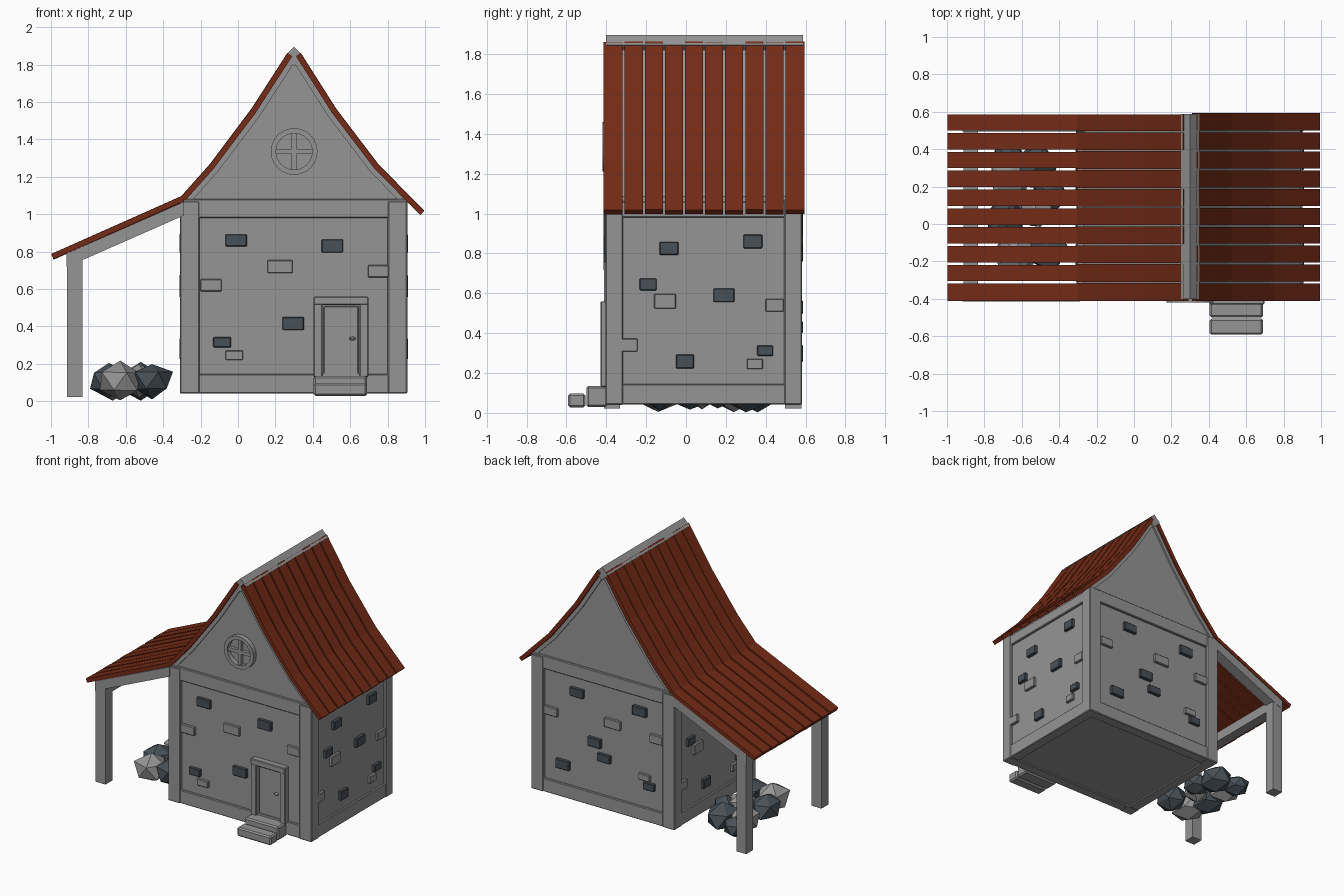
import bpy, bmesh, math, random
from mathutils import Vector

if "Cube" in bpy.data.objects:
    bpy.data.objects.remove(bpy.data.objects["Cube"])

random.seed(4)


def material(name, rgb):
    m = bpy.data.materials.new(name)
    m.diffuse_color = (*rgb, 1)
    m.use_nodes = True
    m.node_tree.nodes["Principled BSDF"].inputs["Base Color"].default_value = m.diffuse_color
    return m


GREY = material("grey_stone", (0.30, 0.30, 0.30))
SLATE = material("dark_slate", (0.066, 0.082, 0.097))
RED = material("red_brown_planks", (0.175, 0.024, 0.008))


def finish(name, bm, mat, bevel=0):
    bmesh.ops.recalc_face_normals(bm, faces=bm.faces)
    me = bpy.data.meshes.new(name)
    bm.to_mesh(me)
    bm.free()
    me.materials.append(mat)
    ob = bpy.data.objects.new(name, me)
    bpy.context.collection.objects.link(ob)
    if bevel:
        mod = ob.modifiers.new("bevel", "BEVEL")
        mod.width = bevel
        mod.segments = 1
    return ob


def box(name, lo, hi, mat=GREY, bevel=0):
    bm = bmesh.new()
    bmesh.ops.create_cube(bm, size=1)
    for v in bm.verts:
        v.co = Vector([(lo[i] + hi[i]) / 2 + v.co[i] * (hi[i] - lo[i]) for i in range(3)])
    return finish(name, bm, mat, bevel)


def prism(name, pts, y0, y1, mat=GREY):
    """Extrude an x-z outline from y0 to y1."""
    bm = bmesh.new()
    face = bm.faces.new([bm.verts.new((x, y0, z)) for x, z in pts])
    ext = bmesh.ops.extrude_face_region(bm, geom=[face])
    bmesh.ops.translate(bm, vec=(0, y1 - y0, 0),
                        verts=[g for g in ext["geom"] if isinstance(g, bmesh.types.BMVert)])
    return finish(name, bm, mat)


def offset(line, d):
    """Shift a left-to-right polyline downwards by d along its normals."""
    out = []
    for i, p in enumerate(line):
        a, b = line[max(i - 1, 0)], line[min(i + 1, len(line) - 1)]
        t = Vector((b[0] - a[0], b[1] - a[1])).normalized()
        out.append((p[0] + t.y * d, p[1] - t.x * d))
    return out


# House extents
X0, X1, Y0, Y1 = -0.31, 0.905, -0.405, 0.582
IN = 0.02

# Wall core
box("wall_core", (X0 + IN, Y0 + IN, 0.055), (X1 - IN, Y1 - IN, 1.04))

# Corner posts, base beams and top beams around the walls
for i, x in enumerate((X0, X1 - 0.105)):
    for j, y in enumerate((Y0, Y1 - 0.09)):
        box(f"corner_post_{i}{j}", (x, y, 0.04), (x + 0.105, y + 0.09, 1.07), bevel=0.006)
for tag, z0, z1, g in (("base", 0.042, 0.145, 0.004), ("top", 0.98, 1.08, 0.003)):
    xa, xb, ya, yb = X0 + g, X1 - g, Y0 + g, Y1 - g
    box(tag + "_beam_front", (xa, ya, z0), (xb, ya + 0.08, z1), bevel=0.005)
    box(tag + "_beam_back", (xa, yb - 0.08, z0), (xb, yb, z1), bevel=0.005)
    zs = min(z1, 1.06)
    box(tag + "_beam_left", (xa, ya, z0), (xa + 0.08, yb, zs), bevel=0.005)
    box(tag + "_beam_right", (xb - 0.08, ya, z0), (xb, yb, zs), bevel=0.005)

# Stone blocks: (along wall, height, width, block height, is dark)
FRONT = [(-0.01, 0.86, .115, .065, 1), (0.505, 0.83, .115, .07, 1), (0.295, 0.415, .115, .07, 1),
         (-0.085, 0.315, .095, .055, 1), (0.225, 0.72, .135, .07, 0), (-0.145, 0.62, .115, .065, 0),
         (0.75, 0.695, .11, .065, 0), (-0.02, 0.245, .095, .05, 0)]
BACK = [(0.52, 0.87, .115, .065, 1), (-0.01, 0.87, .115, .07, 1), (0.37, 0.53, .11, .07, 1),
        (0.29, 0.43, .11, .06, 1), (0.64, 0.29, .115, .07, 1), (-0.09, 0.315, .095, .055, 1),
        (0.22, 0.71, .135, .07, 0), (0.74, 0.67, .11, .065, 0), (-0.15, 0.69, .11, .065, 0),
        (-0.05, 0.375, .095, .05, 0)]
SIDE = [(-0.085, 0.825, .095, .065, 1), (0.335, 0.86, .095, .07, 1), (-0.19, 0.645, .085, .06, 1),
        (0.19, 0.59, .105, .07, 1), (-0.005, 0.258, .09, .07, 1), (0.397, 0.312, .08, .052, 1),
        (-0.105, 0.56, .11, .075, 0), (0.445, 0.54, .09, .065, 0), (-0.285, 0.34, .085, .065, 0),
        (0.345, 0.245, .08, .052, 0)]


def stones(tag, blocks, axis, c):
    for k, (u, z, w, h, dark) in enumerate(blocks):
        d = 0.024 if dark else 0.02
        lo, hi = [0, 0, z - h / 2], [0, 0, z + h / 2]
        lo[1 - axis], hi[1 - axis] = u - w / 2, u + w / 2
        lo[axis], hi[axis] = c - d, c + d
        box(f"{tag}_stone_{k}", lo, hi, SLATE if dark else GREY, 0.004)


stones("front", FRONT, 1, Y0 + IN)
stones("back", BACK, 1, Y1 - IN)
stones("right", SIDE, 0, X1 - IN)
stones("left", [(0.18 - u, *rest) for u, *rest in SIDE], 0, X0 + IN)

# Roof outlines, left to right
LEFT = [(-0.305, 1.093), (-0.15, 1.267), (0.07, 1.56), (0.265, 1.862)]
RIGHT = [(0.335, 1.862), (0.527, 1.56), (0.75, 1.267), (0.995, 1.018)]
LEAN = [(-0.998, 0.786), (-0.30, 1.096)]
T = 0.03

# Gable body with raised rafters at both ends
under_l, under_r = offset(LEFT, T - 0.002), offset(RIGHT, T - 0.002)
slope = (under_r[3][1] - under_r[2][1]) / (under_r[3][0] - under_r[2][0])
eave = (0.89, under_r[2][1] + slope * (0.89 - under_r[2][0]))
gl = [(-0.29, 1.03)] + under_l[1:]
gr = under_r[:3] + [eave]
prism("gable", gl + gr + [(0.89, 1.03)], Y0 + IN, Y1 - IN)
low_l, low_r = offset(under_l, 0.03), offset(gr, 0.03)
for tag, ya, yb in (("front", Y0 + 0.008, Y0 + 0.05), ("back", Y1 - 0.05, Y1 - 0.008)):
    prism(f"rafter_left_{tag}", under_l + low_l[::-1], ya, yb)
    prism(f"rafter_right_{tag}", gr + low_r[::-1], ya, yb)

# Roof planks
N, A, B = 10, -0.413, 0.594
pitch = (B - A) / N
for tag, line, gap in (("left", LEFT, 0.006), ("right", RIGHT, 0.010), ("lean_to", LEAN, 0.013)):
    low = offset(line, T)
    for k in range(N):
        ya = A + k * pitch + (gap / 2 + random.uniform(-.001, .001) if k else 0)
        yb = A + (k + 1) * pitch - (gap / 2 if k < N - 1 else 0)
        shift = random.uniform(-0.004, 0.004)
        if tag != "right":
            yb -= 0.008 * (k == N - 1)
        pts = [(x, z + shift * 0.5) for x, z in line + low[::-1]]
        prism(f"{tag}_roof_plank_{k}", pts, ya, yb, RED)

# Ridge beam, square set on its corner
prism("ridge_beam", [(0.25, 1.845), (0.3, 1.792), (0.35, 1.845), (0.3, 1.895)], -0.402, 0.588)

# Lean-to posts, rafters and cross beam
for tag, ya, yb in (("front", -0.412, -0.33), ("back", 0.497, 0.58)):
    box(f"lean_to_post_{tag}", (-0.915, ya, 0.022), (-0.832, yb, 0.76))
    prism(f"lean_to_rafter_{tag}", [(-0.917, 0.717), (-0.29, 0.993), (-0.29, 1.066), (-0.917, 0.790)],
          ya - 0.002, yb + 0.002)
box("lean_to_cross_beam", (-0.912, -0.34, 0.70), (-0.835, 0.51, 0.775))

# Round window: ring and cross bars
bm = bmesh.new()
n = 24
rings = [[bm.verts.new((0.3 + r * math.cos(2 * math.pi * i / n), y, 1.335 + r * math.sin(2 * math.pi * i / n)))
          for i in range(n)] for r, y in ((0.125, -0.38), (0.125, -0.42), (0.097, -0.42), (0.097, -0.38))]
for a in range(4):
    ra, rb = rings[a], rings[(a + 1) % 4]
    for i in range(n):
        j = (i + 1) % n
        bm.faces.new((ra[i], ra[j], rb[j], rb[i]))
finish("window_ring", bm, GREY)
box("window_bar_upright", (0.287, -0.41, 1.235), (0.313, -0.38, 1.435))
box("window_bar_level", (0.2, -0.409, 1.322), (0.4, -0.38, 1.348))

# Door with frame and knob
box("door_jamb_left", (0.405, -0.428, 0.13), (0.452, -0.38, 0.56), bevel=0.005)
box("door_jamb_right", (0.65, -0.428, 0.13), (0.697, -0.38, 0.56), bevel=0.005)
box("door_lintel", (0.405, -0.430, 0.515), (0.697, -0.38, 0.56), bevel=0.005)
box("door", (0.458, -0.402, 0.14), (0.645, -0.38, 0.508), bevel=0.005)
box("door_sill", (0.45, -0.41, 0.135), (0.652, -0.38, 0.15))
bm = bmesh.new()
bmesh.ops.create_uvsphere(bm, u_segments=10, v_segments=6, radius=1)
for v in bm.verts:
    v.co = Vector((0.612 + v.co.x * 0.018, -0.412 + v.co.y * 0.014, 0.335 + v.co.z * 0.010))
finish("door_knob", bm, GREY)

# Front steps
box("upper_step", (0.405, -0.50, 0.03), (0.69, -0.395, 0.135), bevel=0.01)
box("lower_step", (0.405, -0.592, 0.028), (0.69, -0.505, 0.097), bevel=0.01)

# Rock pile under the lean-to: (x, y, z, radius, is dark)
ROCKS = [(-0.63, -0.14, 0.105, 0.125, 0), (-0.46, -0.13, 0.11, 0.115, 1), (-0.69, 0.02, 0.11, 0.115, 1),
         (-0.53, 0.08, 0.115, 0.105, 0), (-0.45, 0.16, 0.10, 0.10, 1), (-0.67, 0.24, 0.10, 0.115, 0),
         (-0.52, 0.30, 0.10, 0.12, 1), (-0.67, 0.36, 0.08, 0.09, 1)]
for k, (x, y, z, r, dark) in enumerate(ROCKS):
    bm = bmesh.new()
    bmesh.ops.create_icosphere(bm, subdivisions=1, radius=r)
    for v in bm.verts:
        f = random.uniform(0.9, 1.1)
        v.co = Vector((x + v.co.x * f, y + v.co.y * f * 1.1, max(0.003, z + v.co.z * f * 0.85)))
    finish(f"rock_{k}", bm, SLATE if dark else GREY)
